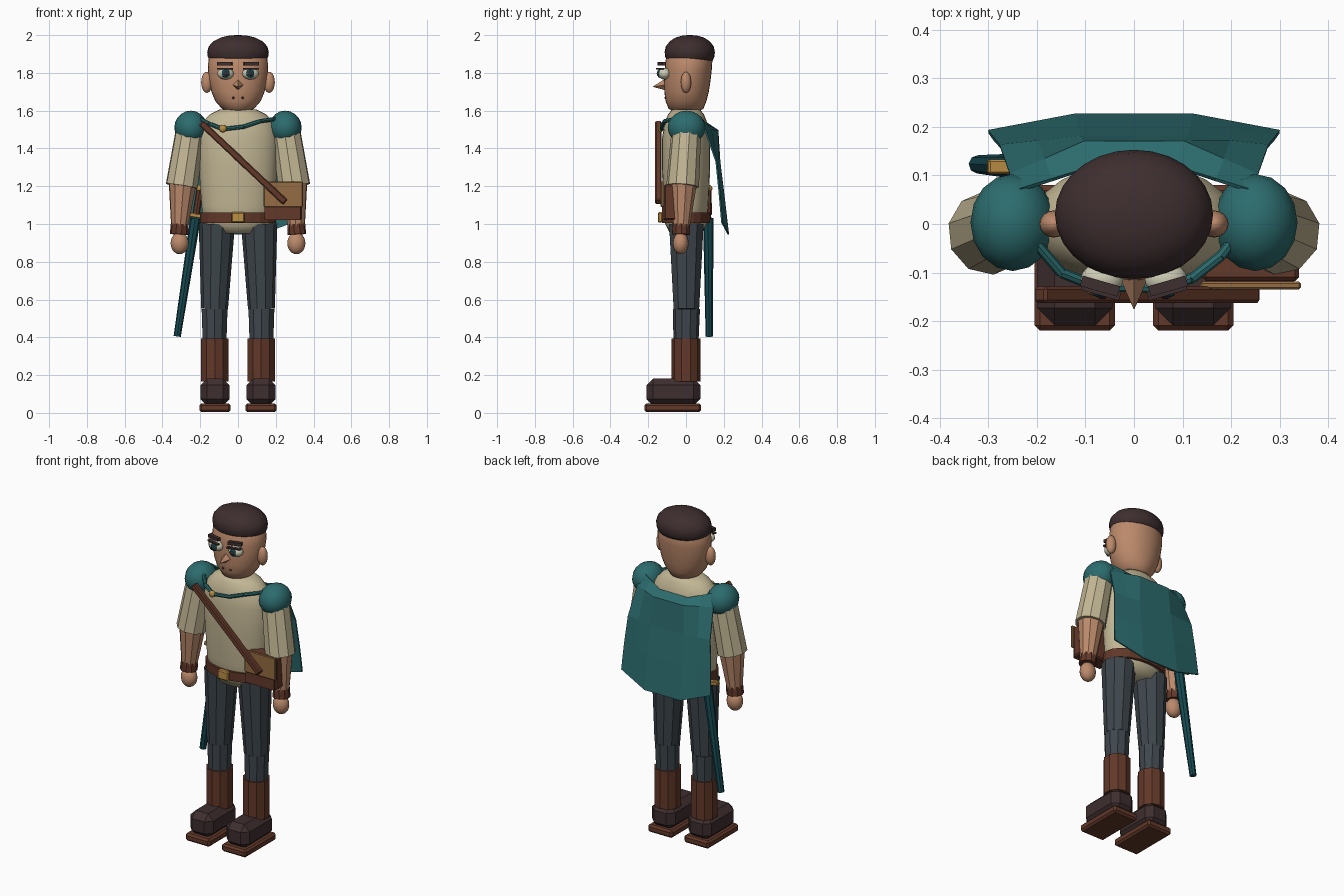
import bpy, bmesh, math
from mathutils import Vector, Matrix

if "Cube" in bpy.data.objects:
    bpy.data.objects.remove(bpy.data.objects["Cube"])


def colour(name, r, g, b):
    lin = [((c / 255 + 0.055) / 1.055) ** 2.4 if c > 10 else c / 3294 for c in (r, g, b)]
    m = bpy.data.materials.new(name)
    m.diffuse_color = (*lin, 1)
    m.use_nodes = True
    m.node_tree.nodes["Principled BSDF"].inputs["Base Color"].default_value = m.diffuse_color
    return m


SKIN = colour("skin", 188, 138, 107)
TEAL = colour("teal cloth", 44, 108, 110)
DEEP = colour("deep teal", 22, 74, 82)
CREAM = colour("cream cloth", 194, 182, 148)
SLATE = colour("slate cloth", 62, 70, 76)
BROWN = colour("brown leather", 98, 56, 41)
DARK = colour("dark brown", 62, 46, 47)
GOLD = colour("brass", 186, 142, 68)
TAN = colour("tan leather", 148, 108, 66)
WHITE = colour("eye white", 205, 203, 180)


def finish(name, bm, mat, smooth=False):
    bmesh.ops.recalc_face_normals(bm, faces=bm.faces)
    me = bpy.data.meshes.new(name)
    bm.to_mesh(me)
    bm.free()
    me.materials.append(mat)
    for p in me.polygons:
        p.use_smooth = smooth
    ob = bpy.data.objects.new(name, me)
    bpy.context.collection.objects.link(ob)
    return ob


def ball(name, c, r, mat, seg=16, rings=10):
    bm = bmesh.new()
    bmesh.ops.create_uvsphere(bm, u_segments=seg, v_segments=rings, radius=1)
    bmesh.ops.transform(bm, matrix=Matrix.Translation(c) @ Matrix.Diagonal((*r, 1)), verts=bm.verts)
    return finish(name, bm, mat, True)


def box(name, c, size, mat, rot=None, bevel=0):
    bm = bmesh.new()
    bmesh.ops.create_cube(bm, size=1)
    bmesh.ops.scale(bm, vec=size, verts=bm.verts)
    if bevel:
        bmesh.ops.bevel(bm, geom=bm.edges[:], offset=bevel, segments=1, affect='EDGES')
    m = Matrix.Translation(c) @ (rot or Matrix())
    bmesh.ops.transform(bm, matrix=m, verts=bm.verts)
    return finish(name, bm, mat)


def tube(name, p0, p1, r0, r1, mat, n=10):
    p0, p1 = Vector(p0), Vector(p1)
    d = p1 - p0
    bm = bmesh.new()
    bmesh.ops.create_cone(bm, cap_ends=True, segments=n, radius1=r0, radius2=r1, depth=d.length)
    m = Matrix.Translation((p0 + p1) / 2) @ d.to_track_quat('Z', 'Y').to_matrix().to_4x4()
    bmesh.ops.transform(bm, matrix=m, verts=bm.verts)
    return finish(name, bm, mat)


def loft(name, rings, mat, n=24, smooth=True):
    """Stack of elliptical rings: (z, centre y, x radius, y radius)."""
    bm = bmesh.new()
    rows = []
    for z, cy, rx, ry in rings:
        rows.append([bm.verts.new((rx * math.cos(a), cy + ry * math.sin(a), z))
                     for a in (2 * math.pi * i / n for i in range(n))])
    for a, b in zip(rows, rows[1:]):
        for i in range(n):
            j = (i + 1) % n
            bm.faces.new((a[i], a[j], b[j], b[i]))
    bm.faces.new(rows[0])
    bm.faces.new(rows[-1])
    return finish(name, bm, mat, smooth)


# Torso, neck and belt
loft("tunic", [(.95, 0, .12, .085), (1.0, 0, .185, .11), (1.1, 0, .193, .12), (1.3, 0, .207, .128),
               (1.45, 0, .212, .128), (1.53, 0, .195, .115), (1.58, 0, .15, .095),
               (1.605, 0, .1, .075)], CREAM)
loft("neck", [(1.56, 0, .08, .075), (1.66, 0, .075, .07)], SKIN, 16)
loft("belt", [(1.005, 0, .2, .128), (1.06, 0, .2, .13)], BROWN, 20, False)
box("buckle", (0, -.137, 1.035), (.07, .025, .055), GOLD, bevel=.006)

# Head and hair
loft("head", [(1.592, 0, .05, .06), (1.61, 0, .085, .092), (1.65, 0, .12, .108), (1.7, .003, .141, .118),
              (1.76, .007, .154, .123), (1.82, .012, .16, .125), (1.89, .018, .155, .123),
              (1.94, .02, .11, .09)], SKIN, 28)
loft("hair", [(1.856, .02, .13, .1), (1.866, .02, .15, .122), (1.885, .02, .16, .13),
              (1.91, .02, .163, .133), (1.94, .02, .155, .127), (1.968, .02, .13, .105),
              (1.987, .02, .092, .075), (1.997, .02, .05, .04), (2.0, .02, .012, .01)], DARK, 28)
tube("nose", (0, -.1, 1.738), (0, -.175, 1.727), .034, .001, SKIN, 4)

for s, side in ((-1, "right"), (1, "left")):
    # Face details
    ball(side + "_ear", (s * .165, 0, 1.75), (.03, .028, .056), SKIN)
    ball(side + "_eye", (s * .066, -.114, 1.796), (.044, .034, .031), WHITE)
    ball(side + "_iris", (s * .065, -.142, 1.797), (.021, .01, .023), DEEP, 12, 8)
    ball(side + "_pupil", (s * .065, -.149, 1.797), (.011, .006, .013), DARK, 10, 6)
    turn = Matrix.Rotation(s * .28, 4, 'Z')
    box(side + "_brow", (s * .07, -.128, 1.849), (.08, .022, .018), DARK, turn)
    box(side + "_eyelid", (s * .068, -.137, 1.823), (.082, .02, .008), DARK, turn)
    ball(side + "_mouth_corner", (s * .025, -.108, 1.668), (.008, .006, .006), DARK, 8, 6)

    # Arms
    ball(side + "_shoulder_pad", (s * .25, .003, 1.51), (.087, .1, .09), TEAL, 16, 10)
    tube(side + "_sleeve", (s * .245, .005, 1.54), (s * .298, -.018, 1.2), .078, .087, CREAM)
    tube(side + "_forearm", (s * .293, -.018, 1.22), (s * .31, -.025, .98), .076, .045, SKIN)
    tube(side + "_cuff", (s * .309, -.025, 1.0), (s * .312, -.027, .945), .047, .049, BROWN)
    ball(side + "_hand", (s * .309, -.028, .898), (.048, .042, .058), SKIN)

    # Legs and boots
    tube(side + "_thigh", (s * .112, .002, 1.0), (s * .124, .002, .55), .096, .071, SLATE)
    tube(side + "_shin", (s * .124, .002, .55), (s * .124, 0, .37), .072, .066, SLATE)
    tube(side + "_boot_shaft", (s * .123, 0, .395), (s * .123, 0, .165), .076, .076, BROWN)
    box(side + "_shoe", (s * .122, -.067, .11), (.155, .285, .145), DARK, bevel=.036)
    box(side + "_sole", (s * .122, -.07, .027), (.166, .3, .046), BROWN, bevel=.011)

# Cape: a bowed sheet of rows (half width, centre y, edge y, centre z, edge z)
rows = [(.235, .115, .07, 1.52, 1.57), (.255, .168, .1, 1.495, 1.5),
        (.276, .178, .16, 1.33, 1.33), (.29, .2, .176, 1.15, 1.17), (.3, .224, .19, .945, 1.01)]
bm = bmesh.new()
grid = []
for hw, yc, ye, zc, ze in rows:
    line = []
    for t in (-1, -.72, -.4, 0, .4, .72, 1):
        k = max(0, (abs(t) - .4) / .6)
        line.append(bm.verts.new((hw * t, yc + (ye - yc) * k, zc + (ze - zc) * k)))
    grid.append(line)
for a, b in zip(grid, grid[1:]):
    for i in range(len(a) - 1):
        bm.faces.new((a[i], a[i + 1], b[i + 1], b[i]))
cape = finish("cape", bm, TEAL)
mod = cape.modifiers.new("thickness", 'SOLIDIFY')
mod.thickness = .008
mod.offset = 0

# Cape cord across the chest, with a brass clasp
cord = [(.23, 0, 1.56), (.18, -.065, 1.553), (.12, -.112, 1.545), (.03, -.13, 1.515),
        (-.08, -.128, 1.502), (-.15, -.1, 1.53), (-.21, -.03, 1.56)]
for i, (a, b) in enumerate(zip(cord, cord[1:])):
    tube("cape_cord_%d" % i, a, b, .011, .011, TEAL, 8)
ball("clasp", (-.08, -.134, 1.505), (.02, .014, .02), GOLD, 12, 8)

# Shoulder strap
a, b = Vector((-.195, -.146, 1.535)), Vector((.25, -.146, 1.115))
angle = math.atan2(a.z - b.z, b.x - a.x)
box("shoulder_strap", (a + b) / 2, ((b - a).length, .034, .036), BROWN,
    Matrix.Rotation(angle, 4, 'Y'), .006)

# Satchel on the hip
box("satchel", (.24, -.075, 1.115), (.2, .085, .19), BROWN, bevel=.008)
box("satchel_front", (.235, -.118, 1.06), (.19, .016, .075), BROWN)
box("satchel_flap", (.24, -.127, 1.157), (.208, .016, .135), TAN, bevel=.004)

# Sword in its scabbard
tip, top = Vector((-.322, .123, .405)), Vector((-.225, .118, 1.03))
tube("scabbard", tip, top, .019, .028, DEEP, 8)
axis = (top - tip).normalized()
tilt = Matrix.Rotation(math.atan2(axis.x, axis.z), 4, 'Y')
box("sword_guard", top + axis * .015, (.16, .03, .024), GOLD, tilt, .004)
tube("sword_grip", top + axis * .02, top + axis * .15, .019, .019, BROWN, 8)
ball("pommel", top + axis * .16, (.024, .024, .02), GOLD, 10, 6)
